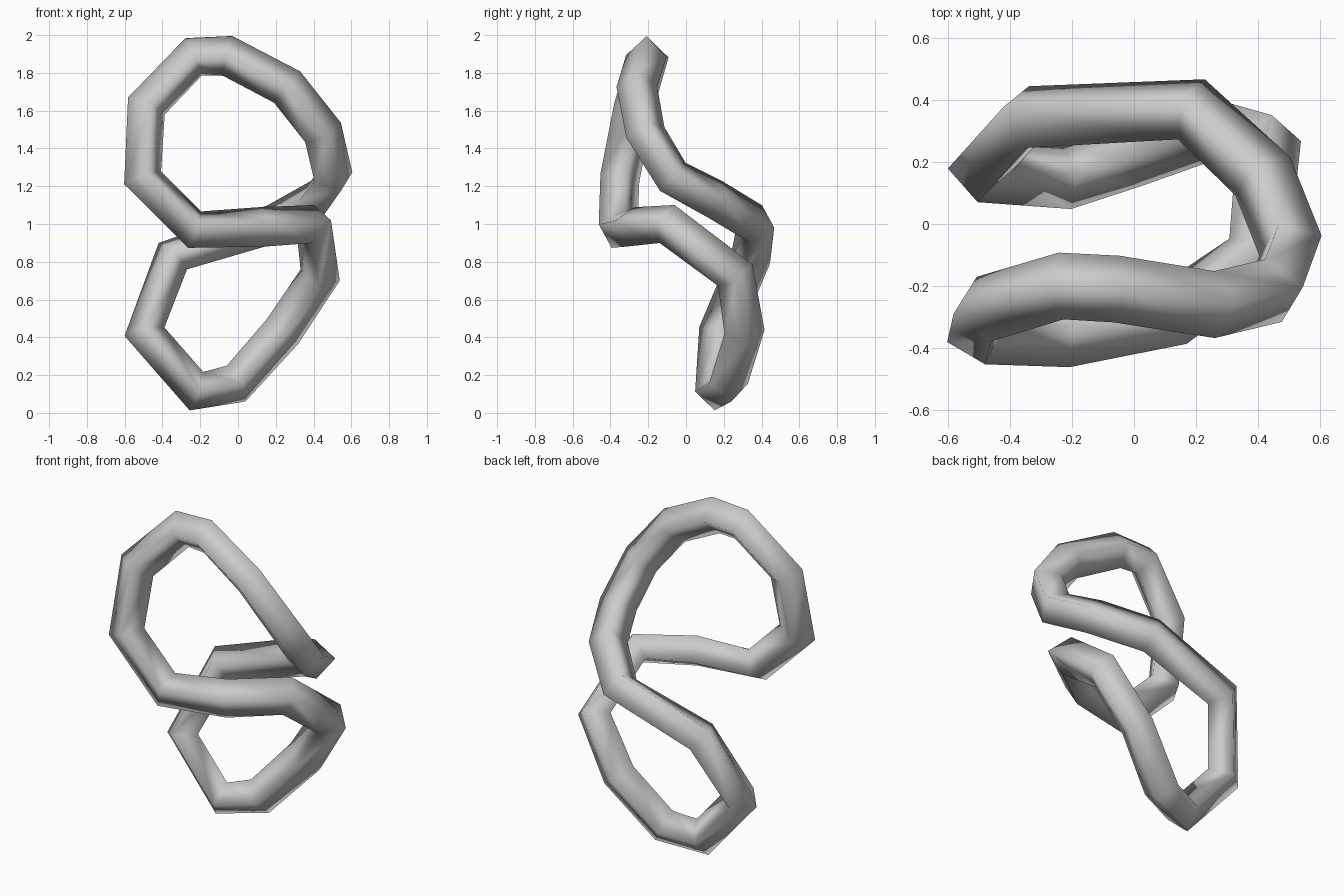
import bpy, bmesh, math
from mathutils import Vector, Quaternion

cube = bpy.data.objects.get("Cube")
if cube:
    bpy.data.objects.remove(cube, do_unlink=True)

# Centre line of the closed, folded figure-eight loop
PATH = [Vector(p) for p in (
    (-.235, -.20, 1.885), (-.055, -.21, 1.89), (.26, -.26, 1.725), (.45, -.215, 1.485),
    (.505, -.07, 1.25), (.415, .155, 1.13), (.185, .37, 1.0), (-.345, .345, .83),
    (-.495, .175, .43), (-.22, .155, .115), (-.01, .225, .155), (.235, .31, .43),
    (.435, .26, .73), (.40, -.10, 1.0), (.13, -.29, .985), (-.23, -.36, .97),
    (-.505, -.35, 1.245), (-.485, -.275, 1.625))]
RADIUS, SIDES = .108, 4
N = len(PATH)

# Tangents bisect neighbouring segments
tangents = []
for i, p in enumerate(PATH):
    tangents.append(((p - PATH[i - 1]).normalized()
                     + (PATH[(i + 1) % N] - p).normalized()).normalized())

# Carry a normal along the path with the least twist
normal = Vector((0, 1, 0))
normal = (normal - normal.project(tangents[0])).normalized()
normals = [normal]
for i in range(N):
    normal = tangents[i].rotation_difference(tangents[(i + 1) % N]) @ normal
    normals.append(normal)

# Remaining twist, reduced to the square's symmetry and spread along the loop
t0 = tangents[0]
gap = math.atan2(normals[N].cross(normals[0]).dot(t0), normals[N].dot(normals[0]))
step = math.tau / SIDES
shift = round(gap / step)
gap -= shift * step

bm = bmesh.new()
rings = []
for i, p in enumerate(PATH):
    t = tangents[i]
    n = Quaternion(t, gap * i / N) @ normals[i]
    rings.append([bm.verts.new(p + RADIUS * (Quaternion(t, step * k) @ n)) for k in range(SIDES)])
for i in range(N):
    a, b = rings[i], rings[(i + 1) % N]
    off = -shift if i == N - 1 else 0
    for k in range(SIDES):
        j = k + 1
        bm.faces.new((a[k], a[j % SIDES], b[(j + off) % SIDES], b[(k + off) % SIDES]))
bmesh.ops.recalc_face_normals(bm, faces=bm.faces)
for f in bm.faces:
    f.smooth = True
mesh = bpy.data.meshes.new("twisted_loop")
bm.to_mesh(mesh)
bm.free()

# Plain grey finish
mat = bpy.data.materials.new("light_grey")
mat.use_nodes = True
colour = (.6, .6, .6, 1)
mat.diffuse_color = colour
mat.node_tree.nodes["Principled BSDF"].inputs["Base Color"].default_value = colour
mesh.materials.append(mat)
loop = bpy.data.objects.new("twisted_loop", mesh)
bpy.context.collection.objects.link(loop)
